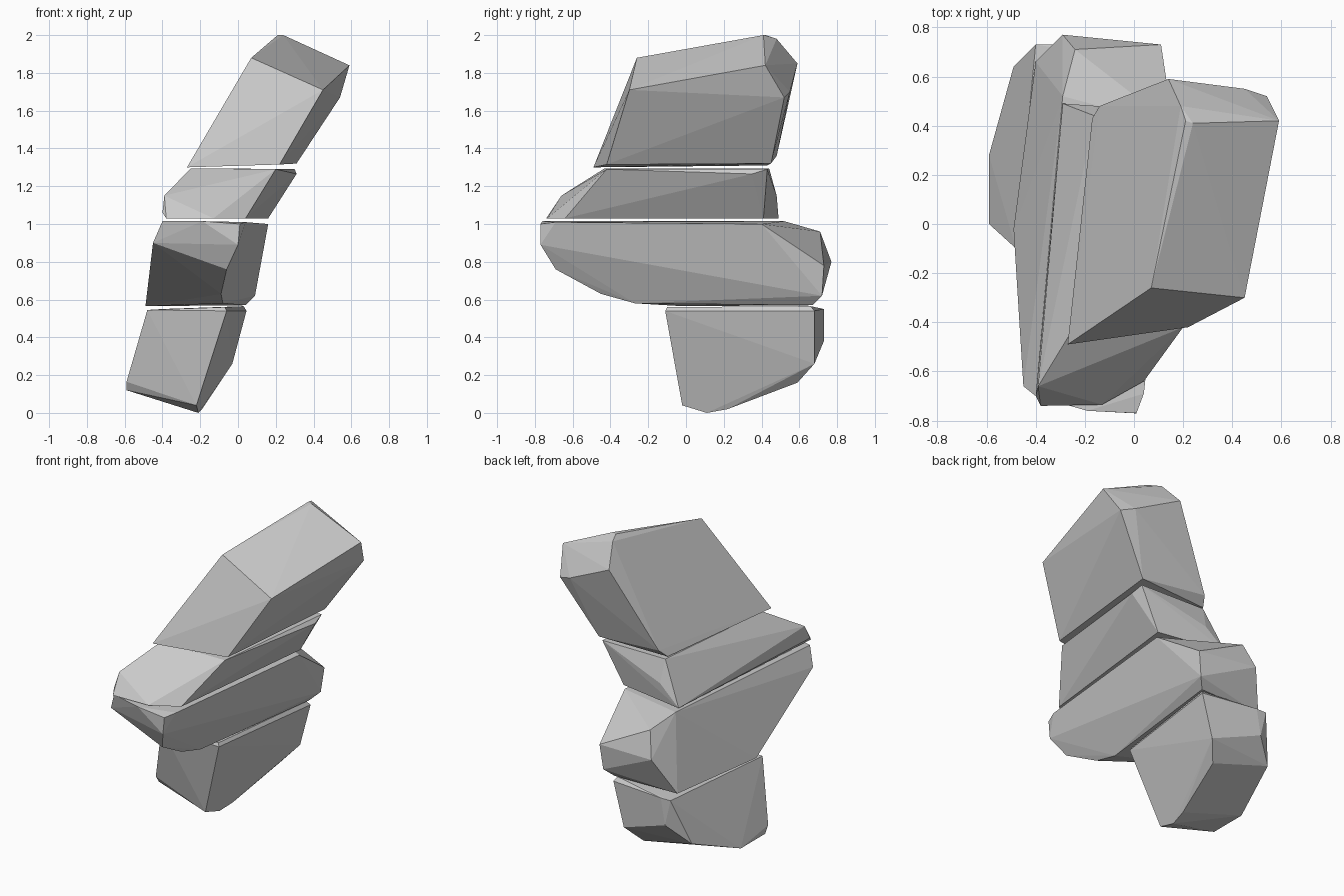
import bpy, bmesh, math


def rock(name, corners):
    """Flat-faced boulder: the convex hull of its main corners."""
    bm = bmesh.new()
    for c in corners:
        bm.verts.new(c)
    res = bmesh.ops.convex_hull(bm, input=bm.verts)
    inner = [g for g in res["geom_interior"] if isinstance(g, bmesh.types.BMVert)]
    bmesh.ops.delete(bm, geom=inner, context='VERTS')
    bmesh.ops.dissolve_limit(bm, angle_limit=math.radians(1.5),
                             verts=bm.verts, edges=bm.edges)
    bmesh.ops.recalc_face_normals(bm, faces=bm.faces)
    me = bpy.data.meshes.new(name)
    bm.to_mesh(me)
    bm.free()
    ob = bpy.data.objects.new(name, me)
    bpy.context.collection.objects.link(ob)
    return ob


# Bottom rock, narrowing to its base
rock("base_rock", [
    (-.48, -.10, .545), (-.06, -.11, .54), (-.07, -.10, .56), (-.22, -.02, .04),
    (-.59, .00, .165), (-.59, .03, .12), (-.59, .28, .12), (-.21, .11, 0),
    (-.19, .22, .02), (.03, .66, .565), (.045, .68, .54), (-.03, .68, .26),
    (-.11, .59, .16), (-.36, .73, .50), (-.40, .73, .55), (-.33, .73, .55),
    (-.36, .73, .38), (-.49, .64, .26)])

# Long rock with undercut front
rock("lower_middle_rock", [
    (-.40, -.70, 1.015), (-.19, -.76, 1.015), (.04, -.69, 1.01), (.01, -.77, 1.0),
    (0, -.77, .89), (-.06, -.69, .76), (-.09, -.45, .63), (-.08, -.27, .58),
    (-.45, -.66, .90), (-.49, -.02, .565), (.16, .40, 1.0), (.09, .72, .62),
    (.04, .67, .57), (.11, .73, .78), (-.29, .77, .80), (-.24, .71, .96),
    (-.40, .66, .57), (-.29, .52, 1.015)])

# Thin wedge rock with sloping front
rock("upper_middle_rock", [
    (-.25, -.43, 1.295), (.20, -.42, 1.29), (.31, .35, 1.265), (.30, .43, 1.29),
    (-.16, .44, 1.295), (-.39, -.66, 1.15), (-.40, -.70, 1.06), (-.38, -.74, 1.03),
    (-.13, -.735, 1.03), (.04, -.64, 1.03), (.16, .41, 1.03), (-.29, .49, 1.03),
    (-.15, .48, 1.15)])

# Leaning block on top
rock("top_rock", [
    (-.27, -.49, 1.30), (.22, -.42, 1.315), (.07, -.26, 1.88), (.45, -.30, 1.71),
    (.59, .42, 1.84), (.24, .41, 2.0), (.21, .42, 2.0), (.19, .48, 1.98),
    (.14, .59, 1.85), (.54, .52, 1.67), (.45, .55, 1.70), (.31, .45, 1.32),
    (-.14, .48, 1.36), (-.17, .43, 1.31)])
